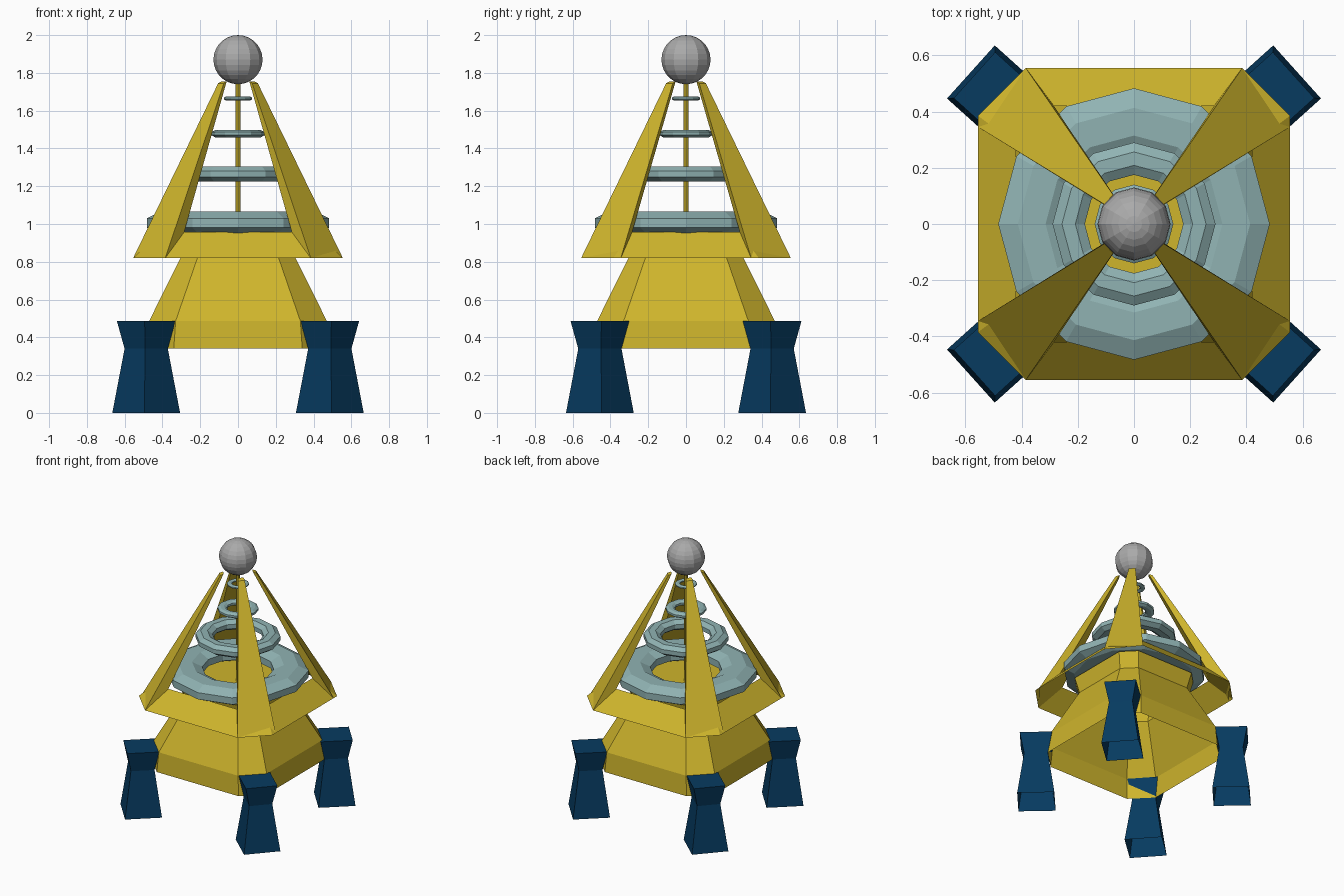
import bpy, bmesh, math
from mathutils import Vector

if "Cube" in bpy.data.objects:
    bpy.data.objects.remove(bpy.data.objects["Cube"])


def mat(name, rgb):
    m = bpy.data.materials.new(name)
    m.diffuse_color = (*rgb, 1)
    m.use_nodes = True
    m.node_tree.nodes["Principled BSDF"].inputs["Base Color"].default_value = m.diffuse_color
    return m


YELLOW = mat("mustard yellow", (0.62, 0.46, 0.025))
NAVY = mat("navy blue", (0.002, 0.043, 0.117))
TEAL = mat("pale teal", (0.28, 0.45, 0.45))
GREY = mat("grey", (0.40, 0.40, 0.40))


def finish(name, bm, material, recalc=True):
    if recalc:
        bmesh.ops.recalc_face_normals(bm, faces=bm.faces)
    me = bpy.data.meshes.new(name)
    bm.to_mesh(me)
    bm.free()
    me.materials.append(material)
    ob = bpy.data.objects.new(name, me)
    bpy.context.collection.objects.link(ob)
    return ob


def loft(name, rings, material, bottom=True, top=True):
    """Skin a stack of point loops with equal counts."""
    bm = bmesh.new()
    loops = [[bm.verts.new(p) for p in r] for r in rings]
    n = len(loops[0])
    for a, b in zip(loops, loops[1:]):
        for i in range(n):
            j = (i + 1) % n
            bm.faces.new((a[i], a[j], b[j], b[i]))
    if bottom:
        bm.faces.new(loops[0][::-1])
    if top:
        bm.faces.new(loops[-1])
    return finish(name, bm, material)


def octagon(h, c, z):
    """Square of half size h with its corners cut at c."""
    return [(c, -h, z), (h, -c, z), (h, c, z), (c, h, z),
            (-c, h, z), (-h, c, z), (-h, -c, z), (-c, -h, z)]


# Lower body, an open shell underneath, flaring into the floor of the collar
loft("body", [octagon(0.48, 0.34, 0.34), octagon(0.47, 0.33, 0.487),
              octagon(0.305, 0.215, 0.82), octagon(0.33, 0.235, 0.935)],
     YELLOW, bottom=False)

# Sloping open collar
loft("collar", [octagon(0.555, 0.385, 0.82), octagon(0.42, 0.285, 0.957)],
     YELLOW, bottom=False, top=False)

# Corner ribs and legs, repeated in all four quadrants
for sx, xn in ((1, "right"), (-1, "left")):
    for sy, yn in ((-1, "front"), (1, "back")):
        def q(x, y, z):
            return (x * sx, y * sy, z)
        # The collar's corner face closes the foot of each rib
        base = [q(0.385, 0.555, 0.82), q(0.555, 0.345, 0.82),
                q(0.42, 0.285, 0.957), q(0.285, 0.42, 0.957)]
        tip = [q(0.075, 0.105, 1.745), q(0.105, 0.07, 1.745),
               q(0.085, 0.055, 1.755), q(0.06, 0.085, 1.755)]
        loft(f"{yn}_{xn}_rib", [base, tip], YELLOW, bottom=False)

        # Hourglass leg, hollow underneath
        a = math.radians(42)
        r, t = Vector((math.cos(a), math.sin(a))), Vector((math.sin(a), -math.cos(a)))
        rings = []
        for s, z in ((0.127, 0), (0.081, 0.34), (0.110, 0.487)):
            ring = []
            for u, v in ((1, 1), (1, -1), (-1, -1), (-1, 1)):
                p = Vector((0.486, 0.456)) + r * s * u + t * s * v
                ring.append(q(p.x, p.y, z))
            rings.append(ring)
        loft(f"{yn}_{xn}_leg", rings, NAVY, bottom=False)

# Flattened rings around the mast: outer radius, inner radius, half height, z
for k, (ro, ri, h, z) in enumerate(((0.483, 0.245, 0.06, 1.005), (0.29, 0.175, 0.039, 1.265),
                                    (0.14, 0.078, 0.019, 1.478), (0.075, 0.042, 0.01, 1.664))):
    bm = bmesh.new()
    n, m = 12, 8
    grow = 1 / math.cos(math.pi / m)
    mid, w, h = (ro + ri) / 2, (ro - ri) / 2 * grow, h * grow
    grid = []
    for i in range(n):
        a = 2 * math.pi * i / n
        row = []
        for j in range(m):
            b = 2 * math.pi * (j + 0.5) / m
            rad = mid + w * math.cos(b)
            row.append(bm.verts.new((rad * math.cos(a), rad * math.sin(a), z + h * math.sin(b))))
        grid.append(row)
    for i in range(n):
        for j in range(m):
            i2, j2 = (i + 1) % n, (j + 1) % m
            bm.faces.new((grid[i][j], grid[i2][j], grid[i2][j2], grid[i][j2]))
    finish(f"ring_{k + 1}", bm, TEAL)

# Mast
loft("mast", [[(0.014 * math.cos(i * math.pi / 4), 0.014 * math.sin(i * math.pi / 4), z)
               for i in range(8)] for z in (0.92, 1.78)], YELLOW)

# Ball on top
bm = bmesh.new()
bmesh.ops.create_uvsphere(bm, u_segments=12, v_segments=14, radius=0.13)
bmesh.ops.translate(bm, verts=bm.verts, vec=(0, 0, 1.87))
finish("top_ball", bm, GREY)
